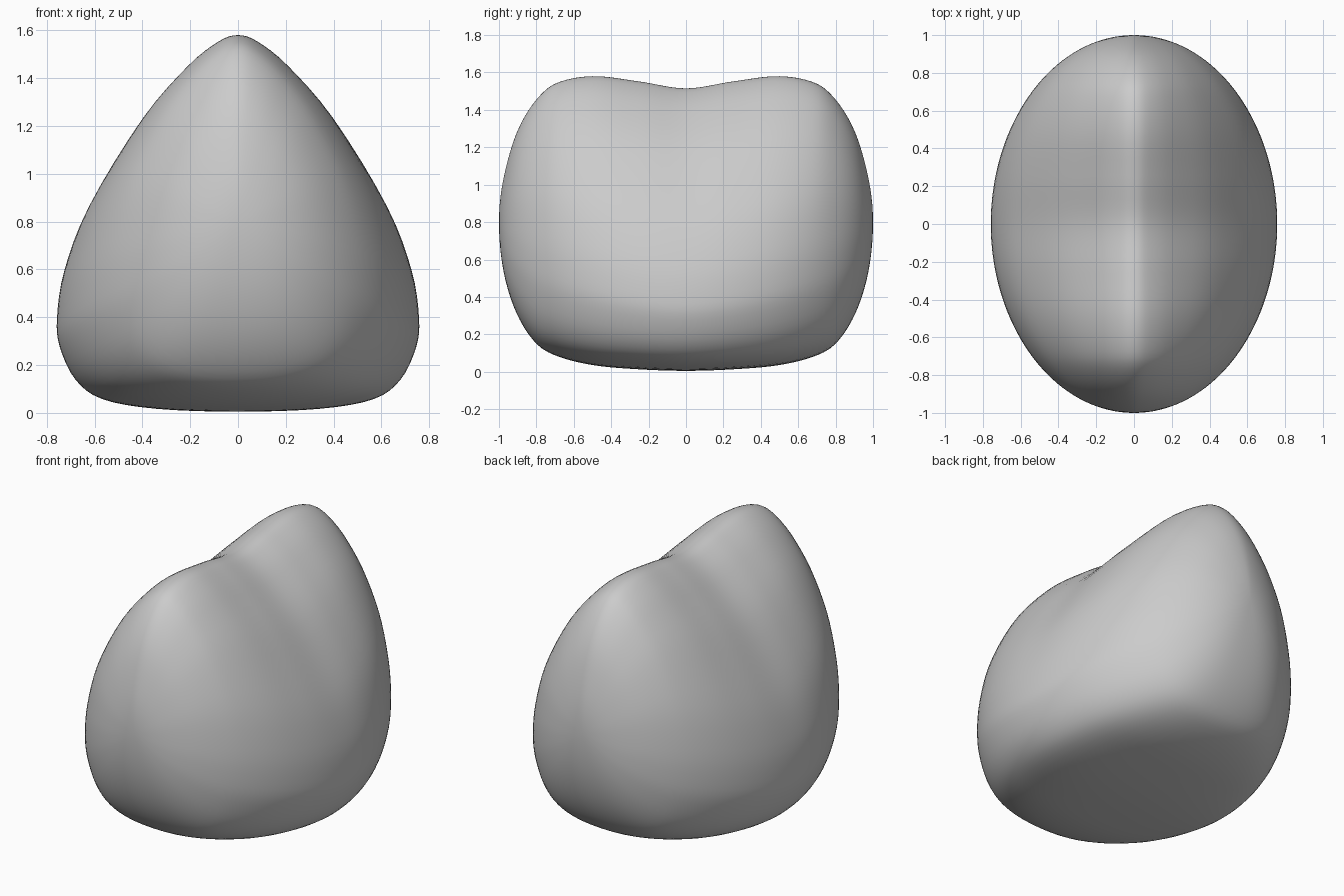
import bpy, bmesh, math

if "Cube" in bpy.data.objects:
    bpy.data.objects.remove(bpy.data.objects["Cube"])

# half cross-sections (width fraction, height fraction), bottom to top
MID = [(0, 0), (.45, .008), (.75, .035), (.9, .09), (.985, .18), (1, .26),
       (.96, .39), (.83, .56), (.55, .78), (.28, .92), (.1, .985), (0, 1)]
END = [(0, 0), (.35, .015), (.62, .06), (.83, .14), (.96, .25), (1, .36),
       (.98, .48), (.87, .65), (.66, .80), (.42, .91), (.2, .975), (0, 1)]
# lengthwise outline (|y|, bottom z, top z)
SIDE = [(0, .005, 1.515), (.25, .013, 1.552), (.5, .036, 1.58), (.7, .088, 1.54),
        (.8, .15, 1.455), (.9, .30, 1.29), (.97, .51, 1.06), (1, .8, .8)]


def spline(a, b, c, d, t):
    return .5 * (2 * b + (c - a) * t + (2 * a - 5 * b + 4 * c - d) * t * t
                 + (3 * b - a - 3 * c + d) * t ** 3)


def smooth_profile(pts, steps):
    """Right half refined, mirrored ends so the section closes smoothly."""
    p = [(-pts[1][0], pts[1][1])] + pts + [(-pts[-2][0], pts[-2][1])]
    out = []
    for i in range(1, len(p) - 2):
        for k in range(steps):
            out.append([spline(*[p[i + j][a] for j in (-1, 0, 1, 2)], k / steps) for a in (0, 1)])
    return out + [list(pts[-1])]


def outline(y):
    """Bottom and top height at distance y, interpolated along the arc angle."""
    ang = math.asin(min(1, abs(y)))
    keys = [(math.asin(q[0]), q[1], q[2]) for q in SIDE]

    def slope(i, a):
        if i == 0:
            return 0
        lo, hi = i - 1, min(i + 1, len(keys) - 1)
        return (keys[hi][a] - keys[lo][a]) / (keys[hi][0] - keys[lo][0])

    i = 0
    while i < len(keys) - 2 and ang > keys[i + 1][0]:
        i += 1
    h = keys[i + 1][0] - keys[i][0]
    t = (ang - keys[i][0]) / h
    return [(2 * t**3 - 3 * t * t + 1) * keys[i][a] + (t**3 - 2 * t * t + t) * h * slope(i, a)
            + (3 * t * t - 2 * t**3) * keys[i + 1][a] + (t**3 - t * t) * h * slope(i + 1, a)
            for a in (1, 2)]


# body: sections lofted from front pole to back pole
mid, end = smooth_profile(MID, 4), smooth_profile(END, 4)
bm = bmesh.new()
rings = []
N = 72
for r in range(N + 1):
    ang = math.pi * (r / N - .5)
    y = math.sin(ang)
    w = .757 * math.cos(ang)
    lo, hi = outline(y)
    b = y * y
    half = [((1 - b) * m[0] + b * e[0], (1 - b) * m[1] + b * e[1]) for m, e in zip(mid, end)]
    loop = half + [(-x, z) for x, z in half[-2:0:-1]]
    rings.append([bm.verts.new((x * w, y, lo + z * (hi - lo))) for x, z in loop])
for a, c in zip(rings, rings[1:]):
    n = len(a)
    for i in range(n):
        bm.faces.new((a[i], a[(i + 1) % n], c[(i + 1) % n], c[i]))
bmesh.ops.remove_doubles(bm, verts=bm.verts, dist=1e-5)
bmesh.ops.recalc_face_normals(bm, faces=bm.faces)
for f in bm.faces:
    f.smooth = True
mesh = bpy.data.meshes.new("saddle_wedge")
bm.to_mesh(mesh)
bm.free()
body = bpy.data.objects.new("saddle_wedge", mesh)
bpy.context.collection.objects.link(body)
